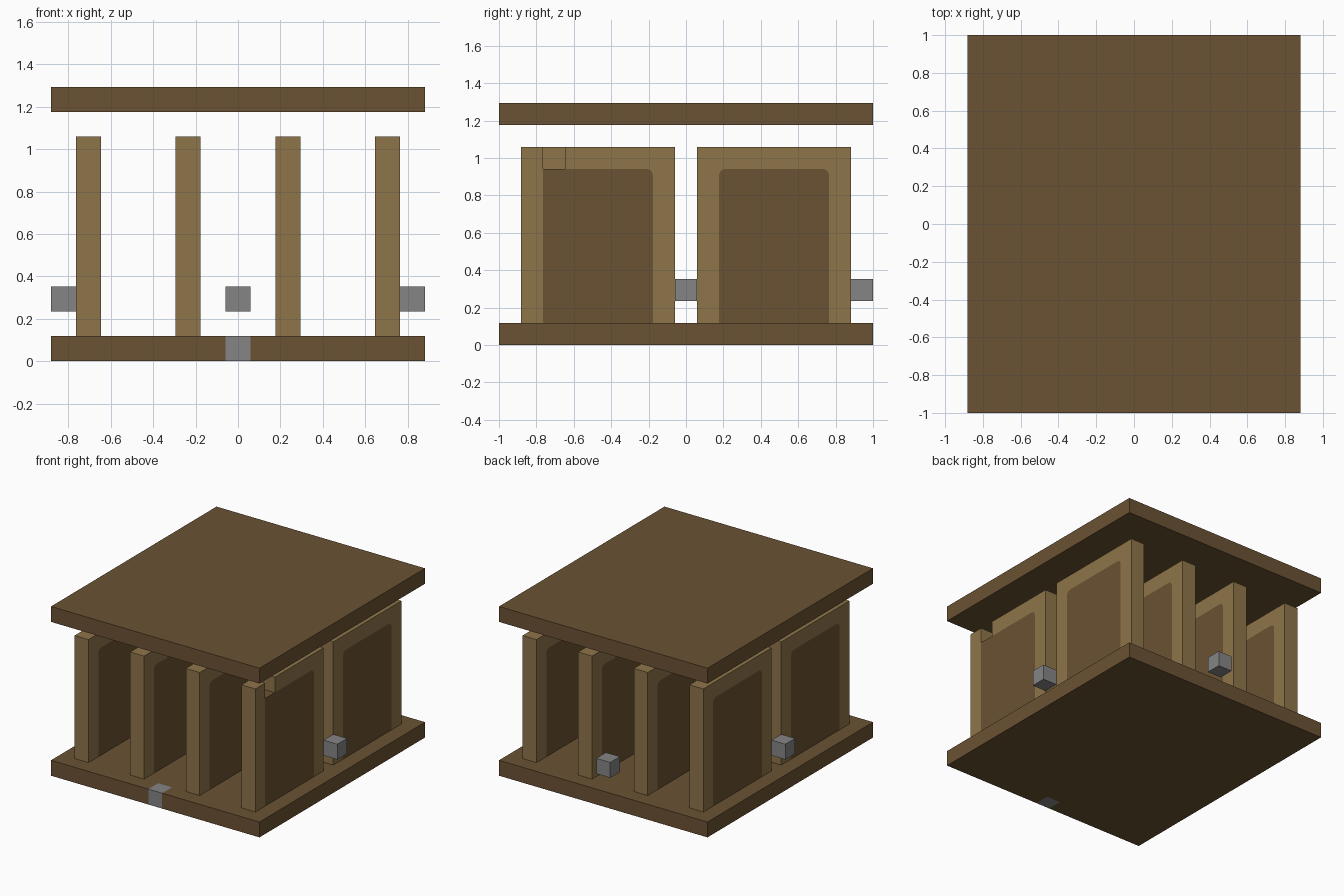
import bpy
import math
from mathutils import Vector

U = 2 / 17  # one block edge

old = bpy.data.objects.get("Cube")
if old:
    bpy.data.objects.remove(old, do_unlink=True)


def material(name, rgb):
    m = bpy.data.materials.new(name)
    m.use_nodes = True
    m.diffuse_color = (*rgb, 1)
    bsdf = next(n for n in m.node_tree.nodes if n.type == 'BSDF_PRINCIPLED')
    bsdf.inputs["Base Color"].default_value = (*rgb, 1)
    return m


DARK = material("dark wood", (0.147, 0.084, 0.033))
LIGHT = material("light wood", (0.275, 0.178, 0.067))
GREY = material("grey stone", (0.235, 0.235, 0.235))


def slab(name, outlines, place, mats):
    """One-block-thick slab from flat outlines that share their edges."""
    verts, faces = [], []
    for outline in outlines:
        face = []
        for p in outline:
            v = tuple(round(c, 5) for c in place(*p))
            if v not in verts:
                verts.append(v)
            face.append(verts.index(v))
        faces.append(face)
    mesh = bpy.data.meshes.new(name)
    mesh.from_pydata([Vector(v) * U for v in verts], [], faces)
    for m in dict.fromkeys(mats):
        mesh.materials.append(m)
    for poly, m in zip(mesh.polygons, mats):
        poly.material_index = mesh.materials.find(m.name)
    ob = bpy.data.objects.new(name, mesh)
    bpy.context.collection.objects.link(ob)
    mod = ob.modifiers.new("thickness", 'SOLIDIFY')
    mod.thickness = U
    mod.offset = 0
    return ob


def cube(name, x, y, z):
    square = [(-.5, -.5), (.5, -.5), (.5, .5), (-.5, .5)]
    slab(name, [square], lambda a, b: (x + a, y + b, z), [GREY])


# Base with a gap at the front for the stone block, and the lid above
w, d = 7.5, 8.5
base = [(-w, -d), (-.5, -d), (-.5, 1 - d), (.5, 1 - d), (.5, -d),
        (w, -d), (w, d), (-w, d)]
slab("base", [base], lambda x, y: (x, y, .5), [DARK])
lid = [(-w, -d), (w, -d), (w, d), (-w, d)]
slab("lid", [lid], lambda x, y: (x, y, 10.5), [DARK])

# Panel outlines: light frame around a dark infill with rounded top corners
r, steps = 0.3, 4
arc = [(6 - r + r * math.sin(t), 7 - r + r * math.cos(t))
       for t in (math.pi / 2 * i / steps for i in range(steps + 1))]
right_side = arc + [(6, 0)]
left_side = [(7 - y, z) for y, z in reversed(right_side)]
infill = left_side + right_side
frame = [(0, 0), (0, 8), (7, 8), (7, 0)] + infill[::-1]
whole = [frame, infill]

# Panel with one block missing from its top rail
post = [(0, 0), (0, 8), (1, 8), (1, 7), (1, 0)]
rail = [(2, 8), (7, 8), (7, 0)] + right_side[::-1] + [(2, 7)]
notched = [post, rail, [(1, 0), (1, 7), (2, 7)] + right_side]

for row, y0 in (("front", -7.5), ("back", .5)):
    for i, x in enumerate((-6, -2, 2, 6)):
        outlines = notched if row == "front" and x == 6 else whole
        mats = [LIGHT] * (len(outlines) - 1) + [DARK]
        slab(f"{row}_panel_{i + 1}", outlines,
             lambda y, z: (x, y0 + y, 1 + z), mats)

# Stone blocks on each side
for name, x, y, z in (("left_block", 7, 0, 2.5), ("right_block", -7, 0, 2.5),
                      ("back_block", 0, 8, 2.5), ("front_block", 0, -8, .5)):
    cube(name, x, y, z)
